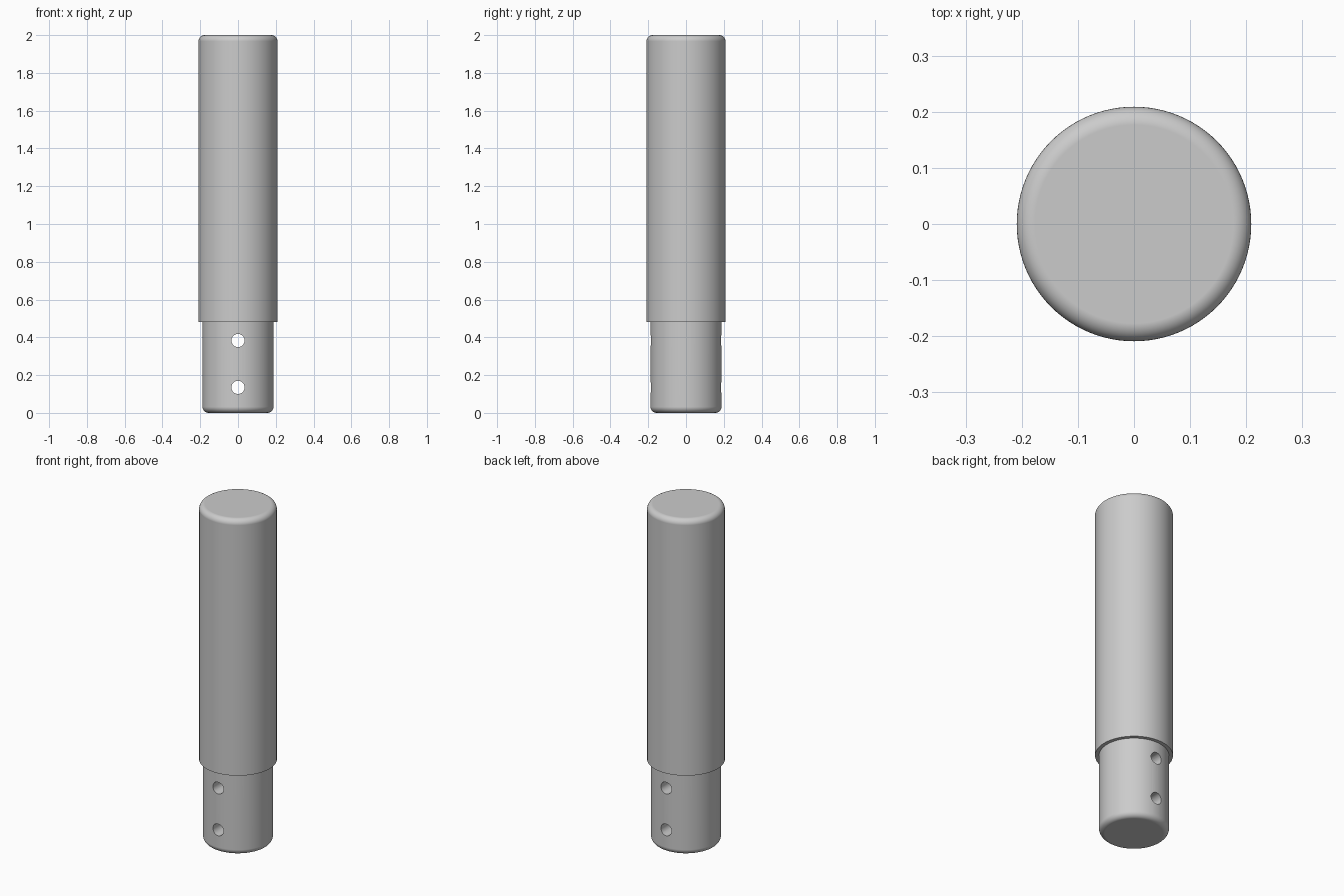
import bpy, bmesh, math

if "Cube" in bpy.data.objects:
    bpy.data.objects.remove(bpy.data.objects["Cube"])

SEG = 96

grey = bpy.data.materials.new("light_grey")
grey.diffuse_color = (0.6, 0.6, 0.6, 1)
grey.use_nodes = True
grey.node_tree.nodes["Principled BSDF"].inputs["Base Color"].default_value = grey.diffuse_color


def fillet(cx, cz, r, a0, a1, n=8):
    """Arc points (radius, height) between two angles in degrees."""
    angles = [math.radians(a0 + (a1 - a0) * i / n) for i in range(n + 1)]
    return [(cx + r * math.cos(a), cz + r * math.sin(a)) for a in angles]


def lathe(name, profile):
    """Spin a profile around z and close both ends with flat caps."""
    bm = bmesh.new()
    rings = [[bm.verts.new((r * math.cos(2 * math.pi * i / SEG),
                            r * math.sin(2 * math.pi * i / SEG), z))
              for i in range(SEG)] for r, z in profile]
    for a, b in zip(rings, rings[1:]):
        for i in range(SEG):
            j = (i + 1) % SEG
            bm.faces.new((a[i], a[j], b[j], b[i]))
    bm.faces.new(rings[0][::-1])
    bm.faces.new(rings[-1])
    mesh = bpy.data.meshes.new(name)
    bm.to_mesh(mesh)
    bm.free()
    ob = bpy.data.objects.new(name, mesh)
    bpy.context.collection.objects.link(ob)
    mesh.materials.append(grey)
    return ob


# Stepped pin: rounded foot, narrow shank, square shoulder, rounded top
R, SHANK, STEP, F = 0.209, 0.188, 0.482, 0.032
profile = (fillet(SHANK - F, F, F, -90, 0) + [(SHANK, STEP), (R, STEP)]
           + fillet(R - F, 2 - F, F, 0, 90))
pin = lathe("stepped_pin", profile)
bpy.context.view_layer.objects.active = pin

# Two cross holes drilled through the shank, front to back
for z in (0.135, 0.383):
    bpy.ops.mesh.primitive_cylinder_add(vertices=32, radius=0.035, depth=1,
                                        location=(0, 0, z),
                                        rotation=(math.pi / 2, 0, 0))
    cutter = bpy.context.object
    cutter.name = "hole_cutter"
    cutter.hide_render = True
    cutter.data.materials.append(grey)
    bpy.context.view_layer.objects.active = pin
    mod = pin.modifiers.new("hole", 'BOOLEAN')
    mod.operation = 'DIFFERENCE'
    mod.solver = 'EXACT'
    mod.object = cutter
    bpy.ops.object.modifier_apply(modifier=mod.name)
    bpy.data.objects.remove(cutter)

# Smooth curves, crisp shoulder and hole rims
bpy.ops.object.select_all(action='DESELECT')
pin.select_set(True)
bpy.context.view_layer.objects.active = pin
bpy.ops.object.shade_smooth_by_angle(angle=math.radians(30))
wn = pin.modifiers.new("even_normals", 'WEIGHTED_NORMAL')
wn.keep_sharp = True
